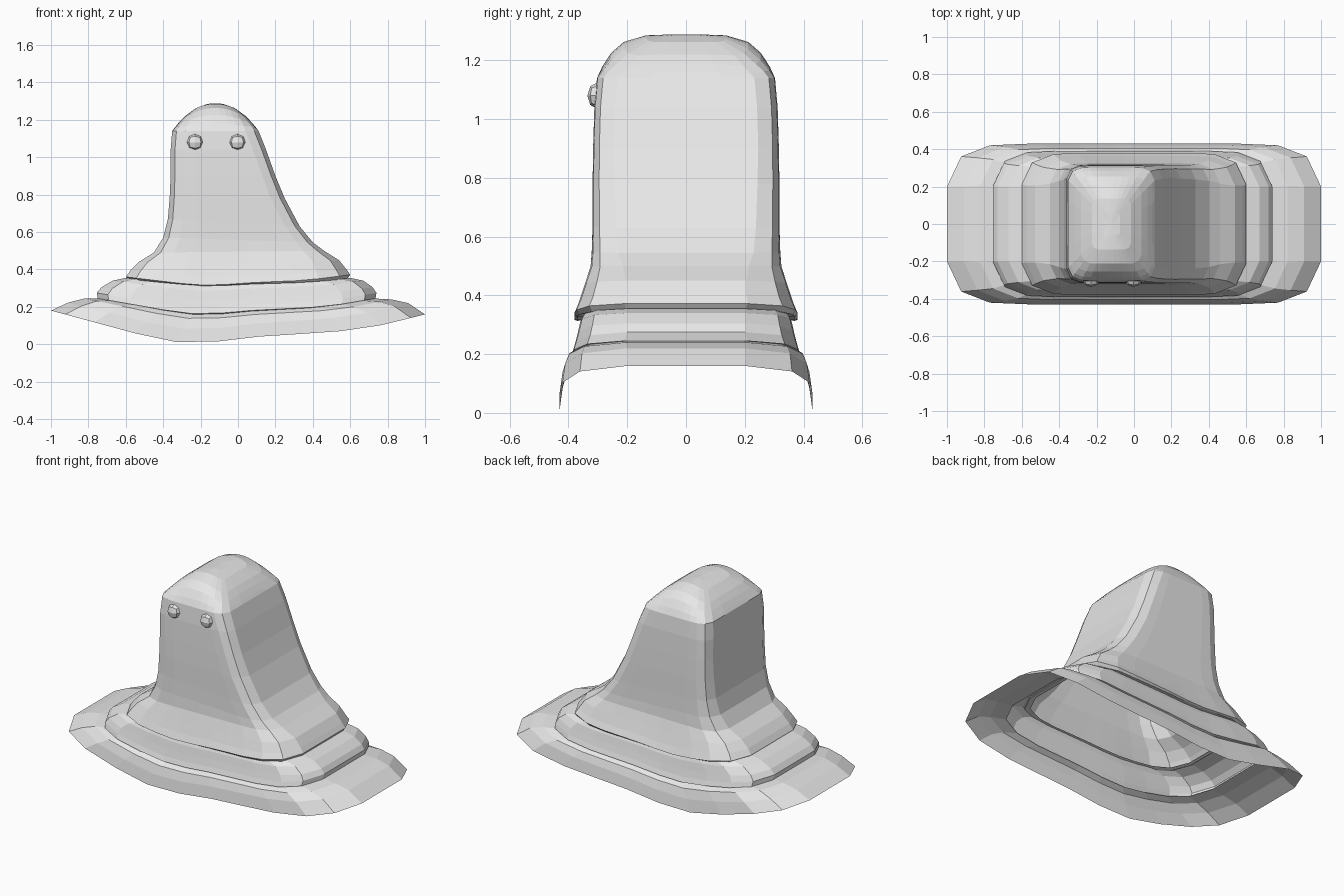
import bpy, bmesh

if "Cube" in bpy.data.objects:
    bpy.data.objects.remove(bpy.data.objects["Cube"])

grey = bpy.data.materials.new("plain grey")
grey.diffuse_color = (0.8, 0.8, 0.8, 1)
grey.use_nodes = True
grey.node_tree.nodes["Principled BSDF"].inputs["Base Color"].default_value = grey.diffuse_color

# Droop of the hem along its length: position (-1..1), share of the dip
DROOP = [(-1, 0), (-.75, .38), (-.4, .92), (-.2, 1), (0, .82),
         (.2, .7), (.5, .6), (.77, .35), (1, 0)]


def droop(t):
    for (a, p), (b, q) in zip(DROOP, DROOP[1:]):
        if t <= b:
            return p + (q - p) * (t - a) / (b - a)
    return 0


def outline(xl, xr, y, c):
    """Rounded rectangle, counter-clockwise, as (x, y) points."""
    a, b = xl + c, xr - c
    half = [(xr, 0), (xr, (y - c) * .5), (xr, y - c), (xr - .33 * c, y - .3 * c)]
    half += [(b + (a - b) * i / 7, y - (.04 * c if i in (0, 7) else 0)) for i in range(8)]
    half += [(xl + .33 * c, y - .3 * c), (xl, y - c), (xl, (y - c) * .5), (xl, 0)]
    return half + [(px, -py) for px, py in half[-2:0:-1]]


def add_ring(bm, xl, xr, y, c, zl, zr, dip):
    ring = []
    for px, py in outline(xl, xr, y, c):
        f = (px - xl) / (xr - xl)
        t = max(-1, min(1, 2 * f - 1))
        ring.append(bm.verts.new((px, py, zl + (zr - zl) * f - dip * droop(t))))
    return ring


def bridge(bm, low, high):
    n = len(low)
    for i in range(n):
        j = (i + 1) % n
        bm.faces.new((low[i], low[j], high[j], high[i]))


def finish(bm, name):
    mesh = bpy.data.meshes.new(name)
    bm.to_mesh(mesh)
    bm.free()
    mesh.materials.append(grey)
    ob = bpy.data.objects.new(name, mesh)
    bpy.context.collection.objects.link(ob)
    return ob


# Hem to shoulder: left x, right x, half depth, corner, left z, right z, dip
RINGS = [
    (-1, 1, .43, .23, .18, .16, .17),        # brim
    (-.91, .91, .42, .22, .222, .22, .145),
    (-.82, .82, .405, .2, .245, .24, .11),
    (-.73, .72, .375, .18, .245, .245, .09),
    (-.75, .735, .39, .18, .245, .245, .085),  # middle tier
    (-.755, .74, .38, .18, .275, .275, .085),
    (-.73, .72, .37, .17, .305, .305, .07),
    (-.67, .67, .36, .16, .34, .34, .055),
    (-.60, .60, .35, .15, .355, .355, .045),
    (-.56, .56, .335, .15, .35, .35, .035),
    (-.58, .585, .37, .17, .345, .35, .035),  # body skirt
    (-.60, .60, .38, .17, .36, .372, .05),
    (-.575, .58, .365, .16, .395, .40, .04),
    (-.53, .54, .345, .14, .44, .45, .02),
    (-.45, .46, .325, .11, .49, .50, 0),
    (-.40, .40, .32, .09, .57, .545, 0),
    (-.375, .33, .318, .08, .67, .63, 0),
    (-.365, .25, .318, .075, .79, .78, 0),
    (-.36, .20, .316, .07, .91, .90, 0),
    (-.36, .15, .312, .07, 1.04, 1.04, 0),
    (-.352, .11, .303, .07, 1.14, 1.14, 0),
]
bm = bmesh.new()
prev = add_ring(bm, *RINGS[0])
for spec in RINGS[1:]:
    ring = add_ring(bm, *spec)
    bridge(bm, prev, ring)
    prev = ring

# Arched head closing the body
cx, hw, hd = -.121, .231, .303
points = outline(-.352, .11, hd, .07)


def head_z(x, y):
    u, v = abs(x - cx) / hw, abs(y) / hd
    return 1.14 + .148 * max(0, 1 - u ** 2.2) * max(0, 1 - v ** 5)


for s in (.94, .84, .7, .45, .2):
    ring = []
    for px, py in points:
        x, y = cx + (px - cx) * s, py * s
        ring.append(bm.verts.new((x, y, head_z(x, y))))
    bridge(bm, prev, ring)
    prev = ring
tip = bm.verts.new((cx, 0, head_z(cx, 0)))
for i, v in enumerate(prev):
    bm.faces.new((v, prev[(i + 1) % len(prev)], tip))
finish(bm, "cloaked_body")

# Bead eyes
for side, x in (("left", -.23), ("right", -.003)):
    bm = bmesh.new()
    bmesh.ops.create_cube(bm, size=1)
    bmesh.ops.subdivide_edges(bm, edges=bm.edges[:], cuts=1, use_grid_fill=True)
    for v in bm.verts:
        v.co = v.co.normalized() * .045
    eye = finish(bm, side + "_eye")
    eye.scale = (1, .75, 1)
    eye.location = (x, -.302, 1.08)
